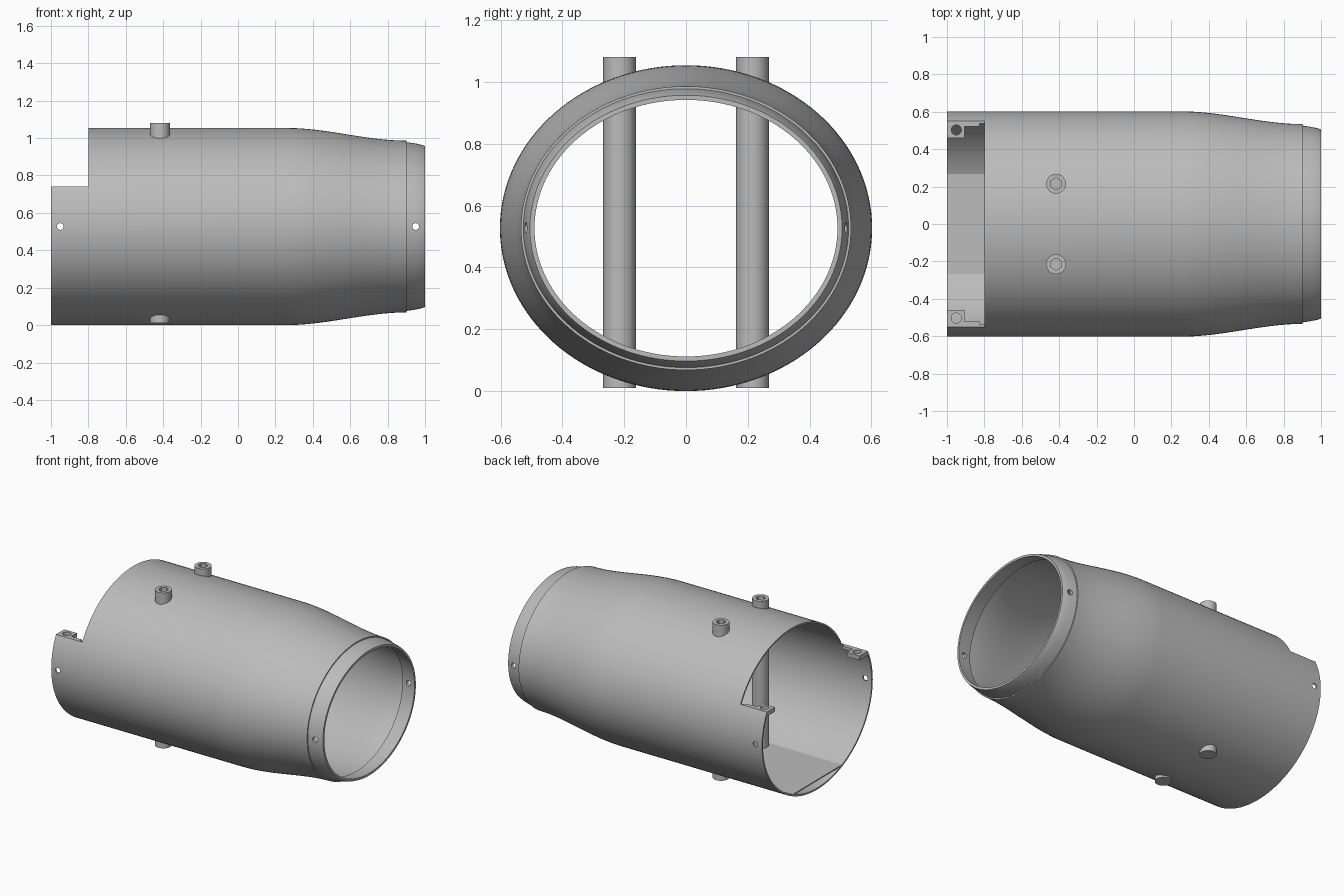
import bpy, bmesh, math
from mathutils import Matrix, Vector

cube = bpy.data.objects.get("Cube")
if cube:
    bpy.data.objects.remove(cube, do_unlink=True)

grey = bpy.data.materials.new("plain_grey")
grey.use_nodes = True
COLOR = (0.5, 0.5, 0.5, 1)
grey.diffuse_color = COLOR
bsdf = next(n for n in grey.node_tree.nodes if n.type == 'BSDF_PRINCIPLED')
bsdf.inputs["Base Color"].default_value = COLOR

MID = 0.527      # height of the tube axis
SQUASH = 0.075   # how much shorter the ellipse is in z than in y


def finish(name, bm):
    bmesh.ops.recalc_face_normals(bm, faces=bm.faces)
    mesh = bpy.data.meshes.new(name)
    bm.to_mesh(mesh)
    bm.free()
    mesh.materials.append(grey)
    obj = bpy.data.objects.new(name, mesh)
    bpy.context.collection.objects.link(obj)
    return obj


def select(obj):
    bpy.ops.object.select_all(action='DESELECT')
    obj.select_set(True)
    bpy.context.view_layer.objects.active = obj


def smooth(obj):
    select(obj)
    bpy.ops.object.shade_smooth_by_angle(angle=math.radians(30))


def cut(obj, cutter):
    cutter.hide_render = True
    mod = obj.modifiers.new("cut", 'BOOLEAN')
    mod.operation = 'DIFFERENCE'
    mod.solver = 'EXACT'
    mod.object = cutter
    select(obj)
    bpy.ops.object.modifier_apply(modifier=mod.name)
    bpy.data.objects.remove(cutter, do_unlink=True)


def box(name, lo, hi):
    lo, hi = Vector(lo), Vector(hi)
    bm = bmesh.new()
    bmesh.ops.create_cube(bm, size=1, matrix=Matrix.Translation((lo + hi) / 2)
                          @ Matrix.Diagonal((hi - lo).to_4d()))
    return finish(name, bm)


def cylinder(name, center, radius, depth, axis='Z', sides=32):
    bm = bmesh.new()
    turn = Matrix.Rotation(math.pi / 2, 4, 'X') if axis == 'Y' else Matrix()
    bmesh.ops.create_cone(bm, cap_ends=True, segments=sides, radius1=radius,
                          radius2=radius, depth=depth,
                          matrix=Matrix.Translation(center) @ turn)
    return finish(name, bm)


def elliptic_shell(name, profile, sides=128):
    """Sweep a closed (x, half width) profile around the squashed tube axis."""
    bm = bmesh.new()
    rings = []
    for x, r in profile:
        rings.append([bm.verts.new((x, r * math.cos(a), MID + (r - SQUASH) * math.sin(a)))
                      for a in (2 * math.pi * i / sides for i in range(sides))])
    for a, b in zip(rings, rings[1:] + rings[:1]):
        for i in range(sides):
            j = (i + 1) % sides
            bm.faces.new((a[i], a[j], b[j], b[i]))
    return finish(name, bm)


# Fuselage shell: straight barrel, eased taper, stepped neck, thin wall
WALL = 0.011
taper = []
for i in range(17):
    t = i / 16
    taper.append((0.26 + 0.64 * t, 0.602 - 0.068 * t * t * (3 - 2 * t)))
outer = [(-1, 0.602)] + taper
neck = [(0.9, 0.526), (0.95, 0.519), (0.985, 0.511), (1, 0.505),
        (1, 0.49), (0.9, 0.503)]
inner = [(x, r - WALL) for x, r in reversed(outer)]
shell = elliptic_shell("tube_shell", outer + neck + inner)

# Notch at the open end and the pin holes through both sides
cut(shell, box("notch_cutter", (-1.2, -0.8, 0.742), (-0.8, 0.8, 1.3)))
for x in (-0.95, 0.95):
    cut(shell, cylinder("pin_hole_cutter", (x, 0, MID), 0.018, 1.6, 'Y'))
smooth(shell)

# Floor plate inside the barrel
box("floor_plate", (-1, -0.268, 0.06), (0.3, 0.268, 0.068))

for side, label in ((1, "back"), (-1, "front")):
    # Vertical post with a hexagonal socket in its top
    y = 0.215 * side
    post = cylinder(label + "_post", (-0.417, y, 0.545), 0.053, 1.07, sides=48)
    cut(post, cylinder("socket_cutter", (-0.417, y, 1.08), 0.032, 0.1, sides=6))
    smooth(post)

    # Mounting tab with a screw hole, and the ledge joining it to the notch
    def tab_box(name, x0, x1, y0, y1, z0):
        ys = sorted((y0 * side, y1 * side))
        return box(name, (x0, ys[0], z0), (x1, ys[1], 0.742))

    tab = tab_box(label + "_mount_tab", -1, -0.905, 0.46, 0.55, 0.712)
    cut(tab, cylinder("screw_cutter", (-0.95, 0.503 * side, 0.72), 0.027, 0.2))
    smooth(tab)
    tab_box(label + "_tab_ledge", -0.905, -0.825, 0.52, 0.55, 0.722)
    tab_box(label + "_tab_ledge_end", -0.825, -0.8, 0.543, 0.55, 0.722)
